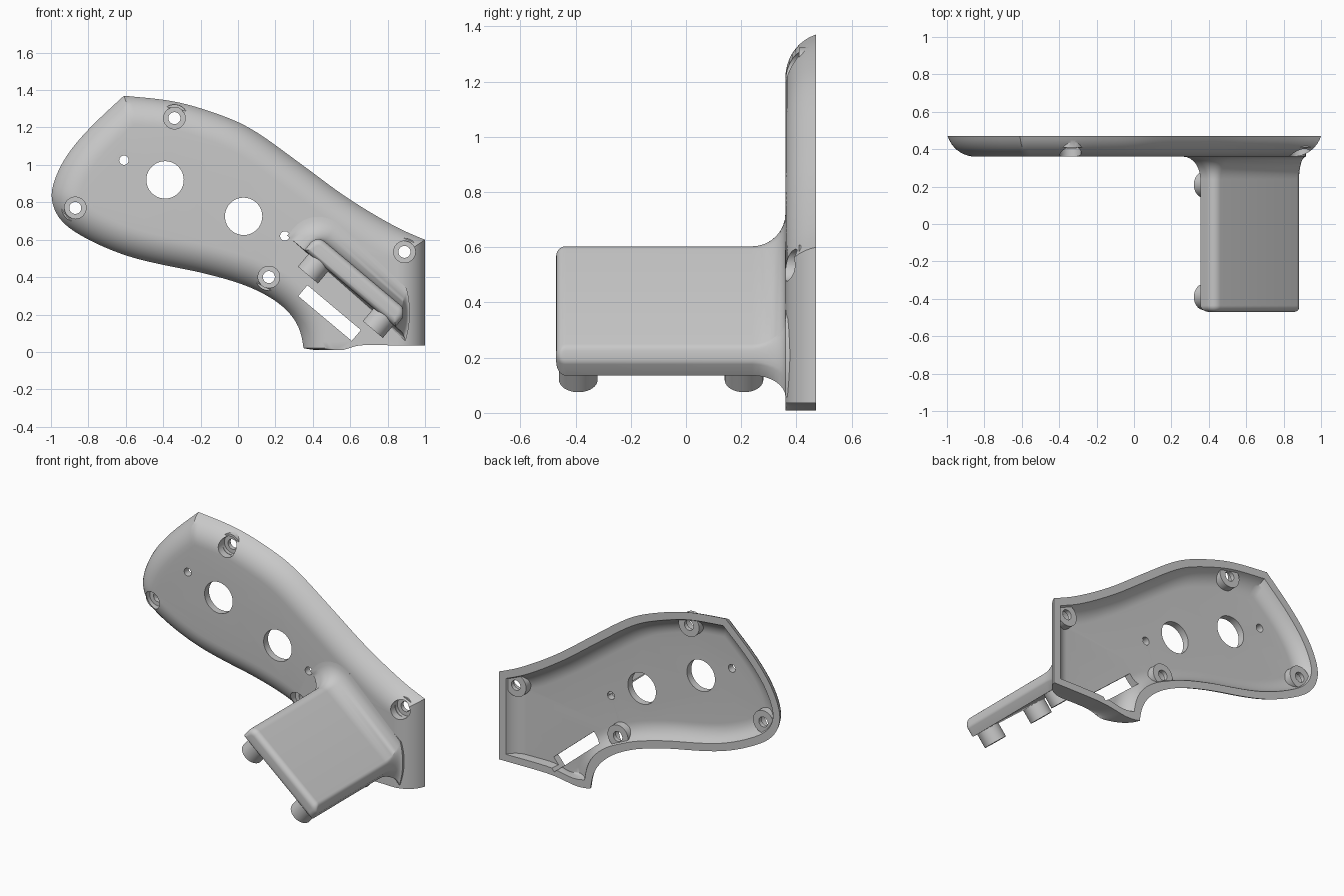
import bpy, bmesh, math
from mathutils import Vector

if "Cube" in bpy.data.objects:
    bpy.data.objects.remove(bpy.data.objects["Cube"], do_unlink=True)

COLOUR = (0.58, 0.58, 0.58, 1)
grey = bpy.data.materials.new("plain_grey")
grey.use_nodes = True
grey.diffuse_color = COLOUR
grey.node_tree.nodes["Principled BSDF"].inputs["Base Color"].default_value = COLOUR

# Slanted axes shared by the bracket, its feet and the slot
ANGLE = math.radians(40)
U = Vector((math.cos(ANGLE), 0, -math.sin(ANGLE)))
V = Vector((math.sin(ANGLE), 0, math.cos(ANGLE)))
Y = Vector((0, 1, 0))
BACK, FRONT = 0.47, 0.36


def finish(bm, name):
    bmesh.ops.recalc_face_normals(bm, faces=bm.faces)
    mesh = bpy.data.meshes.new(name)
    bm.to_mesh(mesh)
    bm.free()
    mesh.materials.append(grey)
    obj = bpy.data.objects.new(name, mesh)
    bpy.context.collection.objects.link(obj)
    return obj


def loft(name, rings):
    """Skin a list of equal rings and cap both ends."""
    bm = bmesh.new()
    loops = [[bm.verts.new(p) for p in ring] for ring in rings]
    n = len(loops[0])
    for a, b in zip(loops, loops[1:]):
        for i in range(n):
            j = (i + 1) % n
            bm.faces.new((a[i], a[j], b[j], b[i]))
    bm.faces.new(loops[0])
    bm.faces.new(loops[-1])
    return finish(bm, name)


def rod(name, start, end, radius, sides=40):
    axis = (end - start).normalized()
    side = axis.orthogonal().normalized()
    other = axis.cross(side)
    turn = [2 * math.pi * i / sides for i in range(sides)]
    return loft(name, [[c + radius * (math.cos(t) * side + math.sin(t) * other) for t in turn]
                       for c in (start, end)])


def combine(target, tool, operation):
    tool.hide_render = True
    mod = target.modifiers.new(operation.lower(), 'BOOLEAN')
    mod.operation, mod.object, mod.solver = operation, tool, 'EXACT'
    bpy.context.view_layer.objects.active = target
    bpy.ops.object.modifier_apply(modifier=mod.name)
    bpy.data.objects.remove(tool, do_unlink=True)


def spline(points, spacing=0.03):
    """Evenly sampled smooth curve with fixed ends."""
    p = [Vector(q) for q in points]
    last = len(p) - 1
    slopes = [(p[min(i + 1, last)] - p[max(i - 1, 0)]).normalized() for i in range(last + 1)]
    out = []
    for i in range(last):
        b, c = p[i], p[i + 1]
        size = (c - b).length
        steps = max(2, round(size / spacing))
        for k in range(steps):
            t = k / steps
            h = t * t * (3 - 2 * t)
            out.append(b * (1 - h) + c * h + size * t * (1 - t)
                       * (slopes[i] * (1 - t) - slopes[i + 1] * t))
    out.append(p[-1])
    for _ in range(6):
        out[1:-1] = [(a + 2 * b + c) / 4 for a, b, c in zip(out, out[1:], out[2:])]
    return out


# Shell outline, clockwise: top, right, bottom, left
top = spline([(-.61, 1.37), (-.34, 1.34), (-.13, 1.28), (.06, 1.2), (.33, 1.01),
              (.59, .82), (.86, .66), (1, .6)])
right = spline([(1, .6), (1, .035)])
bottom = spline([(1, .035), (.6, .035), (.5, .015), (.42, .002), (.35, .02)])
left = spline([(.35, .02), (.345, .08), (.325, .14), (.28, .205), (.2, .275), (.1, .33),
               (0, .37), (-.2, .425), (-.4, .465), (-.6, .515), (-.8, .6), (-.945, .695),
               (-.995, .79), (-1, .865), (-.93, 1.03), (-.8, 1.19), (-.61, 1.37)])
sides = [top, right, bottom, left]


def inward(curve):
    if curve is bottom:
        return [Vector((0, 1)) for _ in curve]
    last = len(curve) - 1
    dirs = [(curve[min(i + 1, last)] - curve[max(i - 1, 0)]).normalized()
            for i in range(last + 1)]
    return [Vector((d.y, -d.x)) for d in dirs]


normals = [inward(c) for c in sides]


def ring(inset, y, lift):
    """Outline moved inward, sliding points along each side to meet at the corners."""
    depth = [lift if c is bottom else inset for c in sides]
    corners = []
    for k in range(4):
        n1, n2 = normals[k - 1][-1], normals[k][0]
        i1, i2 = depth[k - 1], depth[k]
        det = n1.x * n2.y - n1.y * n2.x
        corners.append(Vector((i1 * n2.y - i2 * n1.y, i2 * n1.x - i1 * n2.x)) / det)
    pts = []
    for k, curve in enumerate(sides):
        norm, d = normals[k], depth[k]
        slide_a = corners[k] - norm[0] * d
        slide_b = corners[(k + 1) % 4] - norm[-1] * d
        walk = [0]
        for a, b in zip(curve, curve[1:]):
            walk.append(walk[-1] + (b - a).length)
        reach = min(.4, walk[-1] / 2)
        for p, n, s in zip(curve[:-1], norm, walk):
            q = (p + n * d + slide_a * max(0, 1 - s / reach)
                 + slide_b * max(0, 1 - (walk[-1] - s) / reach))
            pts.append(Vector((q.x, y, q.y)))
    return pts


# Shell: rounded outer skin and a parallel inner skin
INSET, RADIUS, WALL = 0.15, 0.157, 0.045
centre = FRONT + RADIUS


def skin(radius, lift, steps=9):
    limit = math.acos((centre - BACK) / radius)
    angles = [limit * i / steps for i in range(steps + 1)]
    return [ring(INSET - radius * math.sin(a), centre - radius * math.cos(a), lift)
            for a in angles]


shell = loft("grip_shell", skin(RADIUS, 0) + skin(RADIUS - WALL, WALL)[::-1])


def at(x, y, z):
    return Vector((x, y, z))


# Screw posts with counterbored holes
screws = [(-.34, 1.25), (-.87, .77), (.165, .4), (.89, .535)]
for x, z in screws:
    combine(shell, rod("post", at(x, .409, z), at(x, .457, z), .073), 'UNION')
for x, z in screws:
    combine(shell, rod("counterbore", at(x, .3, z), at(x, .43, z), .058), 'DIFFERENCE')
    combine(shell, rod("screw_hole", at(x, .3, z), at(x, .5, z), .032), 'DIFFERENCE')

# Large and small round holes
for x, z, r in [(-.39, .92, .1), (.03, .725, .1), (-.61, 1.025, .025), (.25, .62, .025)]:
    combine(shell, rod("round_hole", at(x, .3, z), at(x, .5, z), r), 'DIFFERENCE')

# Slanted slot
slot_corners = [(.055, .436), (.428, .436), (.428, .512), (.055, .512)]
slot = loft("slot", [[U * u + V * v + Y * y for u, v in slot_corners] for y in (.3, .5)])
combine(shell, slot, 'DIFFERENCE')


# Bracket: rounded slab that flares into the shell
def section(grow, y):
    u0, u1 = -.078 - grow, .558 + grow
    v0, v1 = .645 + max(-grow, 0), .75 + grow
    r = .052 + grow
    pts = [(u0, v0), (u1, v0)]
    for cu, start in ((u1 - r, 0), (u0 + r, 90)):
        for i in range(9):
            a = math.radians(start + 90 * i / 8)
            pts.append((cu + r * math.cos(a), v1 - r + r * math.sin(a)))
    out = []
    for u, v in pts:
        p = U * u + V * v + Y * y
        if p.x > .88:
            p.x = .88 + (p.x - .88) * .3
        out.append(p)
    return out


sweep = [math.radians(90 * i / 8) for i in range(9)]
EDGE, FLARE = 0.035, 0.12
slab = [section(-EDGE * (1 - math.sin(a)), -.47 + EDGE * (1 - math.cos(a))) for a in sweep]
slab += [section(FLARE * (1 - math.cos(a)), FRONT - FLARE * (1 - math.sin(a))) for a in sweep]
slab.append(section(FLARE, .4))
bracket = loft("bracket", slab)

# Round feet under the bracket
feet = [rod("bracket_foot", U * u + V * .66 + Y * y, U * u + V * .555 + Y * y, .07)
        for u in (.022, .475) for y in (-.39, .21)]

# Smooth shading with sharp creases
bpy.ops.object.select_all(action='DESELECT')
for obj in [shell, bracket] + feet:
    obj.select_set(True)
bpy.context.view_layer.objects.active = shell
bpy.ops.object.shade_smooth_by_angle(angle=math.radians(30))
